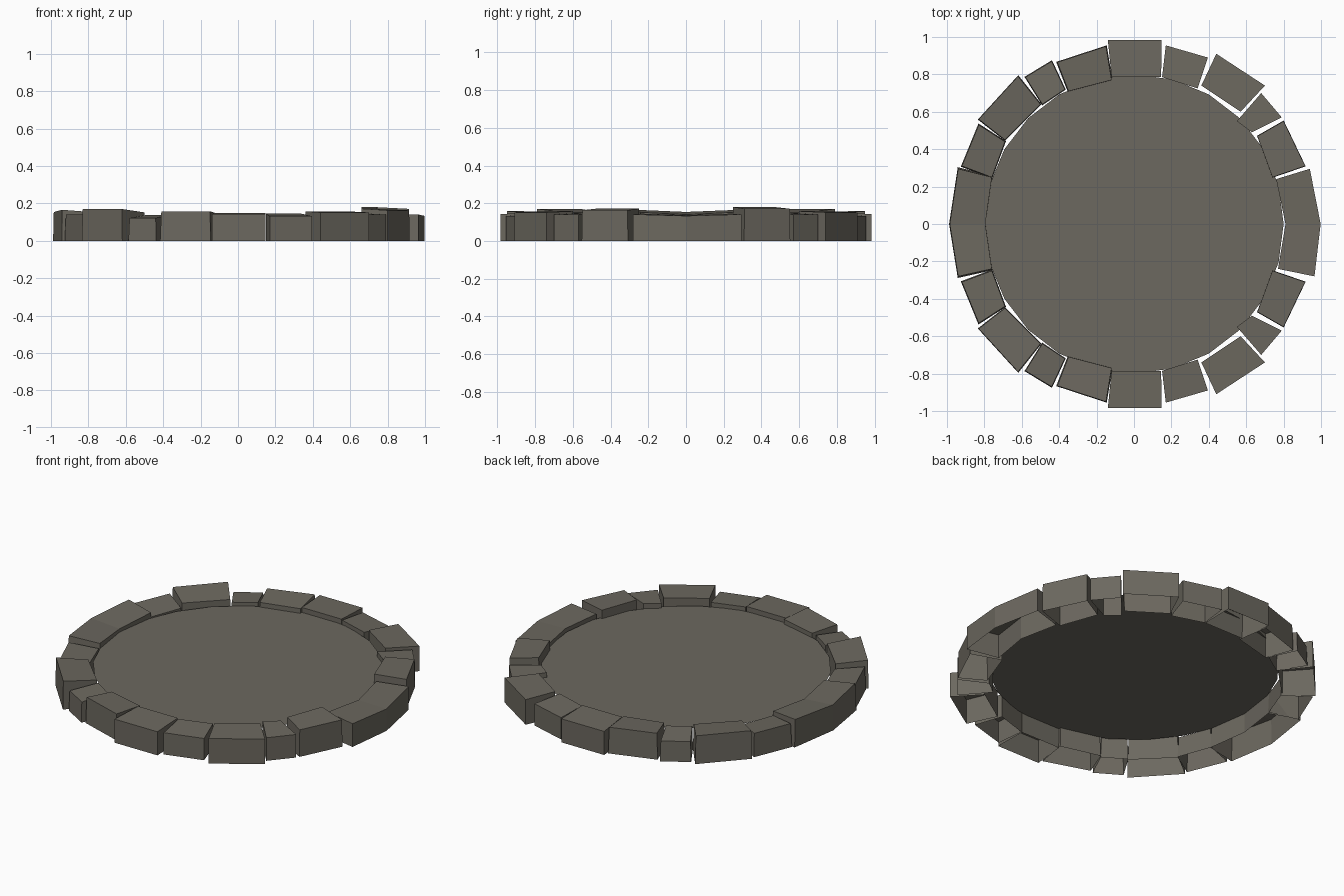
import bpy, bmesh, math

if "Cube" in bpy.data.objects:
    bpy.data.objects.remove(bpy.data.objects["Cube"])

stone_mat = bpy.data.materials.new("grey_brown_stone")
stone_mat.diffuse_color = (0.150, 0.139, 0.115, 1)
stone_mat.use_nodes = True
stone_mat.node_tree.nodes["Principled BSDF"].inputs["Base Color"].default_value = stone_mat.diffuse_color


def add_object(name, bm):
    bmesh.ops.recalc_face_normals(bm, faces=bm.faces)
    mesh = bpy.data.meshes.new(name)
    bm.to_mesh(mesh)
    bm.free()
    mesh.materials.append(stone_mat)
    obj = bpy.data.objects.new(name, mesh)
    bpy.context.collection.objects.link(obj)


def add_stone(name, outer, inner, z_out, z_in, z_mid=0.0, flare=1.0):
    """Hollow block, open underneath; outer and inner are matching rows of points."""
    bm = bmesh.new()
    pts = outer + inner[::-1]
    cx = sum(p[0] for p in pts) / len(pts)
    cy = sum(p[1] for p in pts) / len(pts)

    def row(points, z):
        res = []
        for i, (x, y) in enumerate(points):
            h = z - (z_mid if 0 < i < len(points) - 1 else 0)
            top = bm.verts.new((x, y, h))
            low = bm.verts.new((max(-1, min(1, cx + (x - cx) * flare)),
                                cy + (y - cy) * flare, 0))
            res.append((top, low))
        return res

    a, b = row(outer, z_out), row(inner, z_in)
    for i in range(len(a) - 1):
        bm.faces.new((a[i][0], a[i + 1][0], b[i + 1][0], b[i][0]))
    loop = a + b[::-1]
    for (t0, l0), (t1, l1) in zip(loop, loop[1:] + loop[:1]):
        bm.faces.new((t0, t1, l1, l0))
    add_object(name, bm)


# Paired stones: outer edge, inner edge, outer height, inner height, base flare
pairs = [
    ((.17, .955, .395, .89), (.15, .785, .34, .725), .132, .145, 1.0),
    ((.44, .91, .70, .74), (.36, .74, .57, .60), .152, .158, 1.0),
    ((.68, .70, .79, .57), (.55, .55, .63, .49), .140, .150, 1.0),
    ((.80, .55, .915, .31), (.66, .47, .74, .25), .163, .172, 1.02),
    ((-.15, .95, -.41, .865), (-.12, .77, -.35, .71), .158, .148, 1.04),
    ((-.44, .87, -.58, .785), (-.37, .72, -.49, .64), .122, .138, 1.05),
    ((-.62, .79, -.83, .56), (-.50, .64, -.69, .45), .170, .152, 1.03),
    ((-.83, .53, -.92, .31), (-.69, .44, -.76, .25), .142, .125, 1.05),
]
for n, (o, i, zo, zi, fl) in enumerate(pairs):
    for side, label in ((1, "back"), (-1, "front")):
        extra = 0.008 if n == 3 and side == 1 else 0.0
        add_stone(f"{label}_stone_{n + 1}",
                  [(o[0], o[1] * side), (o[2], o[3] * side)],
                  [(i[0], i[1] * side), (i[2], i[3] * side)],
                  zo + extra, zi + extra, 0, fl)

# Single stones at the front and back
for side, label in ((1, "back"), (-1, "front")):
    add_stone(f"{label}_middle_stone",
              [(-.14, .985 * side), (.148, .985 * side)],
              [(-.12, .785 * side), (.145, .785 * side)], .143, .15)

# Long bent stones at the right and left
add_stone("right_stone", [(.94, .295), (.998, 0), (.965, -.28)],
          [(.76, .24), (.81, 0), (.77, -.24)], .141, .145, .008)
add_stone("left_stone", [(-.94, .295), (-.985, 0), (-.94, -.28)],
          [(-.76, .25), (-.795, 0), (-.76, -.24)], .166, .152, .012, 1.03)

# Flat floor inside the ring
bm = bmesh.new()
bmesh.ops.create_circle(bm, cap_ends=True, radius=0.80, segments=24)
for v in bm.verts:
    v.co.z = 0.12
add_object("floor_disc", bm)
